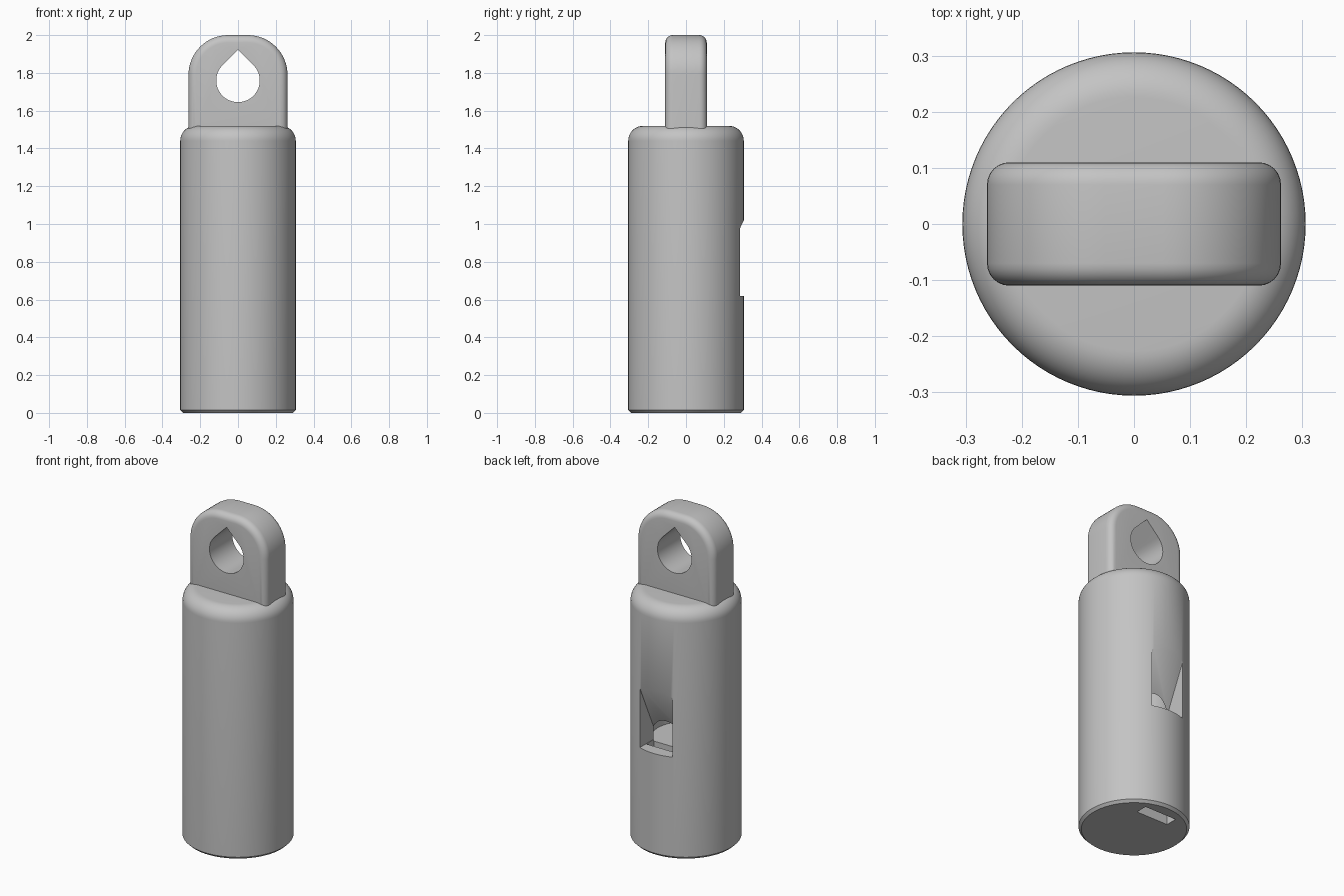
import bpy, bmesh
from math import sin, cos, pi, radians
from mathutils import Vector

if "Cube" in bpy.data.objects:
    bpy.data.objects.remove(bpy.data.objects["Cube"], do_unlink=True)

grey = bpy.data.materials.new("light_grey_plastic")
grey.use_nodes = True
COLOUR = (0.55, 0.55, 0.55, 1)
grey.diffuse_color = COLOUR
grey.node_tree.nodes["Principled BSDF"].inputs["Base Color"].default_value = COLOUR


def finish(name, bm):
    bmesh.ops.recalc_face_normals(bm, faces=bm.faces)
    mesh = bpy.data.meshes.new(name)
    bm.to_mesh(mesh)
    bm.free()
    mesh.materials.append(grey)
    obj = bpy.data.objects.new(name, mesh)
    bpy.context.collection.objects.link(obj)
    return obj


def arc(cx, cz, r, start, end, steps):
    angles = [radians(start + (end - start) * i / steps) for i in range(steps + 1)]
    return [(cx + r * cos(a), cz + r * sin(a)) for a in angles]


def prism(name, outline, axis, half, rounding=0):
    """Extrude an outline of (across, z) points along x or y."""
    bm = bmesh.new()
    place = (lambda p, d: (d, p[0], p[1])) if axis == "x" else (lambda p, d: (p[0], d, p[1]))
    rings = [[bm.verts.new(place(p, d)) for p in outline] for d in (-half, half)]
    caps = [bm.faces.new(ring) for ring in rings]
    n = len(outline)
    for i in range(n):
        j = (i + 1) % n
        bm.faces.new((rings[0][i], rings[0][j], rings[1][j], rings[1][i]))
    bmesh.ops.recalc_face_normals(bm, faces=bm.faces)
    if rounding:
        rims = [e for cap in caps for e in cap.edges]
        bmesh.ops.bevel(bm, geom=rims, offset=rounding, segments=6,
                        profile=0.5, affect="EDGES")
    return finish(name, bm)


def lathe(name, profile, steps=96):
    """Turn a profile of (radius, z) points about the z axis."""
    bm = bmesh.new()
    rings = [[bm.verts.new((r * cos(2 * pi * i / steps), r * sin(2 * pi * i / steps), z))
              for i in range(steps)] for r, z in profile]
    for low, high in zip(rings, rings[1:]):
        for i in range(steps):
            j = (i + 1) % steps
            bm.faces.new((low[i], low[j], high[j], high[i]))
    bm.faces.new(rings[0])
    bm.faces.new(rings[-1])
    return finish(name, bm)


def cut(target, cutter):
    cutter.hide_render = True
    mod = target.modifiers.new("cut", "BOOLEAN")
    mod.operation = "DIFFERENCE"
    mod.solver = "EXACT"
    mod.object = cutter
    bpy.context.view_layer.objects.active = target
    bpy.ops.object.modifier_apply(modifier=mod.name)
    bpy.data.objects.remove(cutter, do_unlink=True)


def smooth(obj):
    bpy.ops.object.select_all(action="DESELECT")
    obj.select_set(True)
    bpy.context.view_layer.objects.active = obj
    bpy.ops.object.shade_smooth_by_angle(angle=radians(30))


# Tube body: chamfered foot, rounded shoulder
R, TOP, FILLET = 0.306, 1.52, 0.08
body = lathe("whistle_body", [(R - 0.015, 0), (R, 0.015)]
             + arc(R - FILLET, TOP - FILLET, FILLET, 0, 90, 10))

# Sound chamber, closed at the top
cut(body, lathe("chamber_cutter", [(0.19, 0.61), (0.19, 1.4)], 64))

# Window at the back with a sloping ramp
cut(body, prism("window_cutter", [(0.15, 0.62), (0.4, 0.62), (0.4, 1.22), (0.15, 0.688)],
                "x", 0.11))

# Air slot from the foot up to the window
cut(body, prism("air_slot_cutter", [(0.155, -0.1), (0.228, -0.1), (0.228, 0.65), (0.155, 0.65)],
                "x", 0.108))

# Hanging loop with rounded upper corners
W, CORNER = 0.262, 0.21
loop_outline = ([(-W, 1.45), (W, 1.45)]
                + arc(W - CORNER, 2 - CORNER, CORNER, 0, 90, 16)
                + arc(CORNER - W, 2 - CORNER, CORNER, 90, 180, 16))
loop = prism("hanging_loop", loop_outline, "y", 0.11, rounding=0.04)

# Teardrop hole through the loop
HOLE_Z, HOLE_R = 1.76, 0.115
teardrop = arc(0, HOLE_Z, HOLE_R, 135, 405, 48) + [(0, HOLE_Z + HOLE_R * 2 ** 0.5)]
cut(loop, prism("hole_cutter", teardrop, "y", 0.3))

for part in (body, loop):
    smooth(part)
